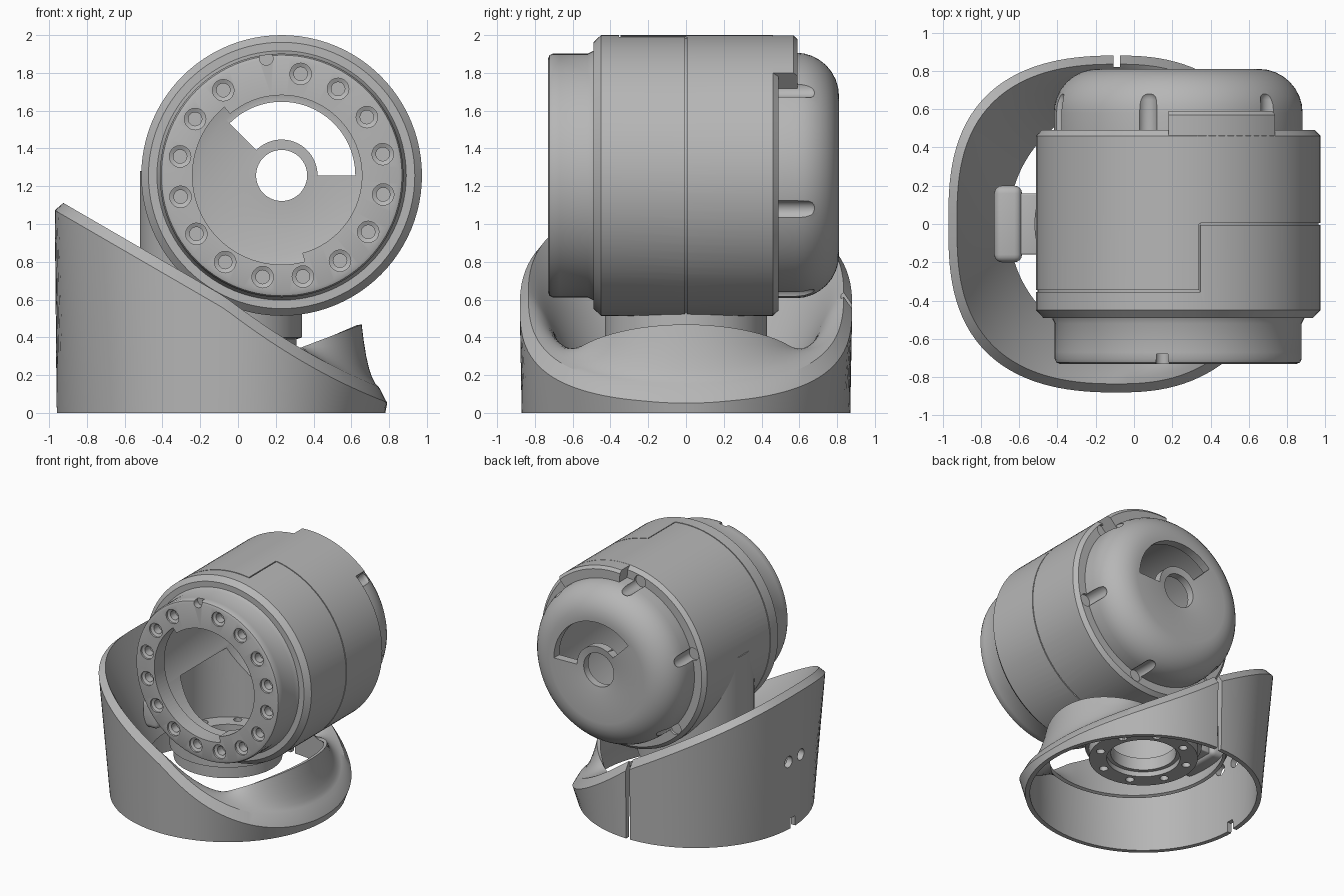
import bpy, bmesh
from math import sin, cos, pi, radians
from mathutils import Vector

cube = bpy.data.objects.get("Cube")
if cube:
    bpy.data.objects.remove(cube)

grey = bpy.data.materials.new("satin_grey")
grey.use_nodes = True
tone = (0.47, 0.47, 0.47, 1)
grey.diffuse_color = tone
grey.node_tree.nodes["Principled BSDF"].inputs["Base Color"].default_value = tone

HEAD = Vector((0.231, 0, 1.257))  # centre of the drum, whose axis is y
STAND = Vector((-0.09, 0, 0))     # vertical axis of the base and neck


def finish(name, bm):
    bmesh.ops.remove_doubles(bm, verts=bm.verts, dist=1e-5)
    bmesh.ops.recalc_face_normals(bm, faces=bm.faces)
    me = bpy.data.meshes.new(name)
    bm.to_mesh(me)
    bm.free()
    me.materials.append(grey)
    ob = bpy.data.objects.new(name, me)
    bpy.context.collection.objects.link(ob)
    return ob


def lathe(name, profile, axis, loc, start=0, end=360, seg=96, corner=0):
    """Spin a closed (radius, height) profile about y or z; corner rounds a sector's ends."""
    bm = bmesh.new()
    full = end - start >= 360
    steps = seg if full else max(2, int(seg * (end - start) / 360))
    rings = []
    for i in range(steps if full else steps + 1):
        a = radians(start + (end - start) * i / steps)
        ring = []
        for r, h in profile:
            p = (r * cos(a), h, r * sin(a)) if axis == "y" else (r * cos(a), r * sin(a), h)
            ring.append(bm.verts.new(Vector(p) + loc))
        rings.append(ring)
    n = len(profile)
    for i in range(steps):
        a, b = rings[i], rings[(i + 1) % len(rings)]
        for j in range(n):
            k = (j + 1) % n
            if profile[j][0] or profile[k][0]:
                bm.faces.new((a[j], a[k], b[k], b[j]))
    if not full:
        bm.faces.new(rings[0])
        bm.faces.new(rings[-1])
    if corner:
        ends = [e for e in bm.edges if e.calc_face_angle(0) > 1
                and abs(e.verts[0].co.y - e.verts[1].co.y) > 0.1]
        bmesh.ops.bevel(bm, geom=ends, offset=corner, segments=4, profile=0.5, affect="EDGES")
    return finish(name, bm)


def rod(r, h0, h1, axis, loc, seg=24):
    return lathe("cutter", [(0, h0), (r, h0), (r, h1), (0, h1)], axis, loc, seg=seg)


def box(name, lo, hi, bevel=0):
    bm = bmesh.new()
    bmesh.ops.create_cube(bm, size=1)
    lo, hi = Vector(lo), Vector(hi)
    for v in bm.verts:
        v.co = (lo + hi) / 2 + v.co * (hi - lo)
    if bevel:
        bmesh.ops.bevel(bm, geom=bm.edges[:], offset=bevel, segments=4,
                        profile=0.5, affect="EDGES")
    return finish(name, bm)


def cut(ob, cutters):
    bpy.context.view_layer.objects.active = ob
    for c in cutters:
        c.hide_render = True
        mod = ob.modifiers.new("cut", "BOOLEAN")
        mod.operation, mod.solver, mod.object = "DIFFERENCE", "EXACT", c
        bpy.ops.object.modifier_apply(modifier=mod.name)
        bpy.data.objects.remove(c)


def polar(r, deg):
    return Vector((r * cos(radians(deg)), 0, r * sin(radians(deg))))


# Hollow drum with front flange ring and rounded rear cap
dome = [(0.42 + 0.23 * cos(t * pi / 16), 0.58 + 0.23 * sin(t * pi / 16)) for t in range(9)]
drum = lathe("drum_housing", [
    (0.425, -0.73), (0.62, -0.73), (0.637, -0.723), (0.645, -0.705), (0.645, -0.67),
    (0.645, -0.52), (0.66, -0.49), (0.705, -0.49), (0.743, -0.45), (0.743, 0.46),
    (0.715, 0.49), (0.65, 0.49)] + dome + [
    (0.20, 0.80), (0.135, 0.79), (0.135, 0.73), (0.42, 0.74), (0.54, 0.69),
    (0.60, 0.56), (0.60, -0.60), (0.425, -0.60)], "y", HEAD)

cuts = []
# Counterbored bolt holes around the ring, with a key notch in the sixteenth place
for k in range(15):
    cuts.append(lathe("cutter", [(0, -0.8), (0.057, -0.8), (0.057, -0.715), (0.036, -0.705),
                                 (0.036, -0.64), (0, -0.64)], "y",
                      HEAD + polar(0.547, 79.4 - 22.5 * k), seg=20))
cuts.append(rod(0.036, -0.8, -0.68, "y", HEAD + polar(0.625, 97.5)))
# Wider half of the front bore
cuts.append(lathe("cutter", [(0.30, -0.8), (0.472, -0.8), (0.472, -0.55), (0.30, -0.55)],
                  "y", HEAD, 130, 285))
# Curved window in the rear cap
cuts.append(lathe("cutter", [(0.19, 0.65), (0.39, 0.65), (0.39, 0.9), (0.19, 0.9)],
                  "y", HEAD, 0, 135, corner=0.035))
# Fine panel seams
for y0, y1, a0, a1 in ((-0.004, 0.004, -90, 81), (-0.354, -0.346, 81, 270),
                       (-0.35, 0, 81, 81.6)):
    cuts.append(lathe("cutter", [(0.734, y0), (0.76, y0), (0.76, y1), (0.734, y1)],
                      "y", HEAD, a0, a1))
# Opening down into the neck
cuts.append(rod(0.37, 0.4, 1.0, "z", STAND, 64))
cut(drum, cuts)

# Raised collar sector behind the drum
collar = lathe("rear_collar", [(0.62, 0.44), (0.742, 0.44), (0.742, 0.57), (0.72, 0.59),
                               (0.62, 0.59)], "y", HEAD, 47, 94)

# Rounded scoops around the rear cap
tip = [(0.05 * cos(t * pi / 12), 0.65 + 0.05 * sin(t * pi / 12)) for t in range(6)]
for k in range(6):
    cut(drum, [lathe("cutter", [(0, 0.47), (0.05, 0.47)] + tip + [(0, 0.70)], "y",
                     HEAD + polar(0.665, 44 + 60 * k), seg=24)])

# Tubular neck with a narrower bolted foot flange
neck = lathe("neck", [(0.27, 0.30), (0.40, 0.30), (0.40, 0.39), (0.43, 0.40), (0.43, 1.28),
                      (0.37, 1.28), (0.37, 0.44), (0.24, 0.44), (0.24, 0.34), (0.27, 0.34)],
             "z", STAND)
holes = []
for k in range(8):
    p = polar(0.33, 45 * k + 22.5)
    holes.append(rod(0.032, 0.2, 0.55, "z", STAND + Vector((p.x, p.z, 0)), 16))
cut(neck, [rod(0.62, -0.6, 0.6, "y", HEAD, 96)] + holes)

# Rear connector block on the neck
block = box("connector_block", (-0.73, -0.2, 0.44), (-0.585, 0.2, 0.66), 0.04)
stem = box("connector_stem", (-0.60, -0.16, 0.46), (-0.50, 0.16, 0.64), 0.01)


# Slanted base shell: outer wall, sloping rim, inner skin flaring to an oval waist
def shell_section(a):
    d = Vector((cos(a), sin(a), 0))

    def at(r, z, square=0):
        n = 2 + square
        f = (abs(d.x) ** n + abs(d.y) ** n) ** (-1 / n)
        p = STAND + d * r * f
        return Vector((p.x, p.y, z))

    def slope(x):
        return -0.58 * x - 0.04 * max(0, 1 - ((x - 0.35) / 0.42) ** 2)

    square = 0.16 + 0.5 * (0.51 + slope(at(0.88, 0).x))
    outer = at(0.88, 0, square)
    outer.z = 0.51 + slope(outer.x)
    rim = at(0.835, 0, square)
    rim.z = 0.575 + slope(rim.x)
    waist = d * 0.655
    waist.z = max(0.33, 0.47 - 0.38 * (0.66 - waist.x))
    front = (1 + d.x) / 2
    ctrl = rim.lerp(waist, 0.4 + 0.25 * front)
    ctrl.z = rim.z + (0.5 - 0.4 * front) * (waist.z - rim.z)
    skin = [rim.lerp(ctrl, t).lerp(ctrl.lerp(waist, t), t) for t in (i / 6 for i in range(7))]
    under = []
    for i in range(6, 0, -1):
        t = skin[i] - skin[i - 1]
        side = (d * -t.z + Vector((0, 0, t.dot(d)))).normalized()
        under.append(skin[i] + side * 0.025)
    return [at(0.87, 0), outer] + skin + under + [at(0.835, 0)]


bm = bmesh.new()
N = 128
loops = [[bm.verts.new(p) for p in shell_section(2 * pi * i / N)] for i in range(N)]
for i in range(N):
    a, b = loops[i], loops[(i + 1) % N]
    for j in range(len(a)):
        k = (j + 1) % len(a)
        bm.faces.new((a[j], a[k], b[k], b[j]))
shell = finish("base_shell", bm)

# Side slit, bottom notch and two cable holes in the shell
side_cuts = [box("cutter", (-0.108, 0.82, -0.1), (-0.072, 0.95, 0.9)),
             box("cutter", (-1.1, -0.03, -0.1), (-0.86, 0.03, 0.08))]
for y in (-0.1, 0.06):
    c = rod(0.045, -0.08, 0.1, "z", Vector())
    c.rotation_euler.y = pi / 2
    c.location = (-0.94, y, 0.55)
    side_cuts.append(c)
bpy.context.view_layer.update()
cut(shell, side_cuts)

# Smooth shading with crisp edges
bpy.ops.object.select_all(action="DESELECT")
for ob in (drum, collar, neck, block, stem, shell):
    ob.select_set(True)
bpy.context.view_layer.objects.active = drum
bpy.ops.object.shade_smooth_by_angle(angle=radians(30))
